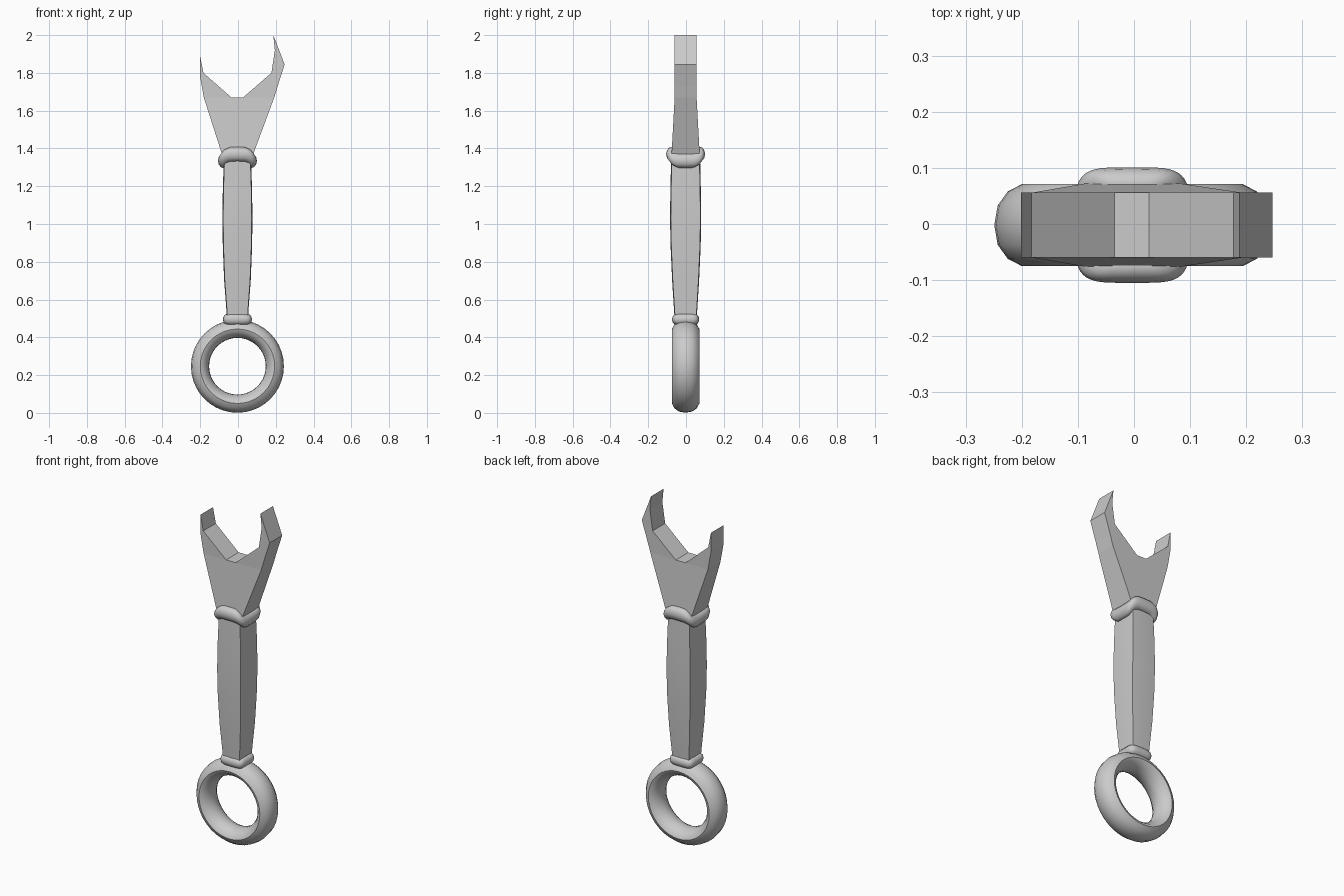
import bpy, math

if "Cube" in bpy.data.objects:
    bpy.data.objects.remove(bpy.data.objects["Cube"])

Y0 = -0.002  # centre of depth


def make(name, verts, faces, angle):
    mesh = bpy.data.meshes.new(name)
    mesh.from_pydata(verts, [], faces)
    obj = bpy.data.objects.new(name, mesh)
    bpy.context.collection.objects.link(obj)
    bpy.ops.object.select_all(action='DESELECT')
    bpy.context.view_layer.objects.active = obj
    obj.select_set(True)
    bpy.ops.object.mode_set(mode='EDIT')
    bpy.ops.mesh.select_all(action='SELECT')
    bpy.ops.mesh.normals_make_consistent(inside=False)
    bpy.ops.object.mode_set(mode='OBJECT')
    if angle:
        bpy.ops.object.shade_smooth_by_angle(angle=math.radians(angle))
    return obj


def grid(rows, cols, close_rows):
    """Quads of a grid whose columns wrap, and whose rows may wrap."""
    return [(i * cols + j, i * cols + (j + 1) % cols,
             (i + 1) % rows * cols + (j + 1) % cols, (i + 1) % rows * cols + j)
            for i in range(rows if close_rows else rows - 1) for j in range(cols)]


# Ring end: rounded section turned about the y axis
half = [(0.246, 0), (0.240, 0.035), (0.222, 0.060), (0.197, 0.073),
        (0.180, 0.066), (0.164, 0.046), (0.152, 0.022)]
section = half + [(0.150, 0)] + [(r, -y) for r, y in half[:0:-1]]
SEG = 40
verts = []
for i in range(SEG):
    a = 2 * math.pi * i / SEG
    verts += [(-0.003 + r * math.cos(a), Y0 + y, 0.247 + r * math.sin(a)) for r, y in section]
make("ring_end", verts, grid(SEG, len(section), True), 35)

# Handle: swelling square bar with faintly crowned faces
bar = [(0.46, 0.054, 0.054), (0.54, 0.057, 0.060), (0.70, 0.069, 0.070), (0.88, 0.076, 0.078),
       (1.03, 0.078, 0.081), (1.18, 0.076, 0.079), (1.36, 0.070, 0.075)]
square = [(1, 0.96), (0.96, 1), (0, 1.03), (-0.96, 1), (-1, 0.96)]
square = [(0.97, 0.97), (0, 1.02), (-0.97, 0.97), (-1.02, 0),
          (-0.97, -0.97), (0, -1.02), (0.97, -0.97), (1.02, 0)]
verts = [(-0.003 + u * hx, Y0 + v * hy, z) for z, hx, hy in bar for u, v in square]
n = len(verts)
faces = grid(len(bar), 8, False) + [tuple(range(8)), tuple(range(n - 8, n))]
make("handle", verts, faces, 30)

# Open jaw: flat outline with thickness, thicker towards the collar
outline = [(-0.082, 1.36), (0.077, 1.36), (0.192, 1.67), (0.210, 1.73), (0.247, 1.845),
           (0.187, 2.0), (0.195, 1.92), (0.177, 1.80), (0.027, 1.67), (-0.035, 1.67),
           (-0.183, 1.80), (-0.201, 1.89), (-0.201, 1.78), (-0.181, 1.67)]
n = len(outline)
verts = [(x, Y0 + s * (0.075 if z < 1.5 else 0.058), z) for s in (-1, 1) for x, z in outline]
patches = [(0, 1, 2, 8, 9, 13), (2, 3, 7, 8), (3, 4, 7), (4, 5, 6, 7),
           (9, 10, 12, 13), (10, 11, 12)]
faces = patches + [tuple(i + n for i in p) for p in patches]
faces += [(i, (i + 1) % n, n + (i + 1) % n, n + i) for i in range(n)]
make("open_jaw", verts, faces, 0)


# Collars: soft tubes wrapped round the bar, dipping at the sides
def collar(name, hx, hy, radius, height, z, dip):
    cols, rows, verts = 12, 48, []
    for i in range(rows):
        a = 2 * math.pi * i / rows
        c, s = math.cos(a), math.sin(a)
        u = math.copysign(abs(c) ** 0.45, c)
        v = math.copysign(abs(s) ** 0.45, s)
        for j in range(cols):
            b = 2 * math.pi * j / cols
            out = radius * math.cos(b)
            verts.append((-0.003 + u * (hx + out), Y0 + v * (hy + out),
                          z - dip * c * c + height * math.sin(b)))
    make(name, verts, grid(rows, cols, True), 60)


collar("upper_collar", 0.073, 0.073, 0.030, 0.039, 1.370, 0.035)
collar("lower_collar", 0.054, 0.049, 0.023, 0.029, 0.495, 0.0)
